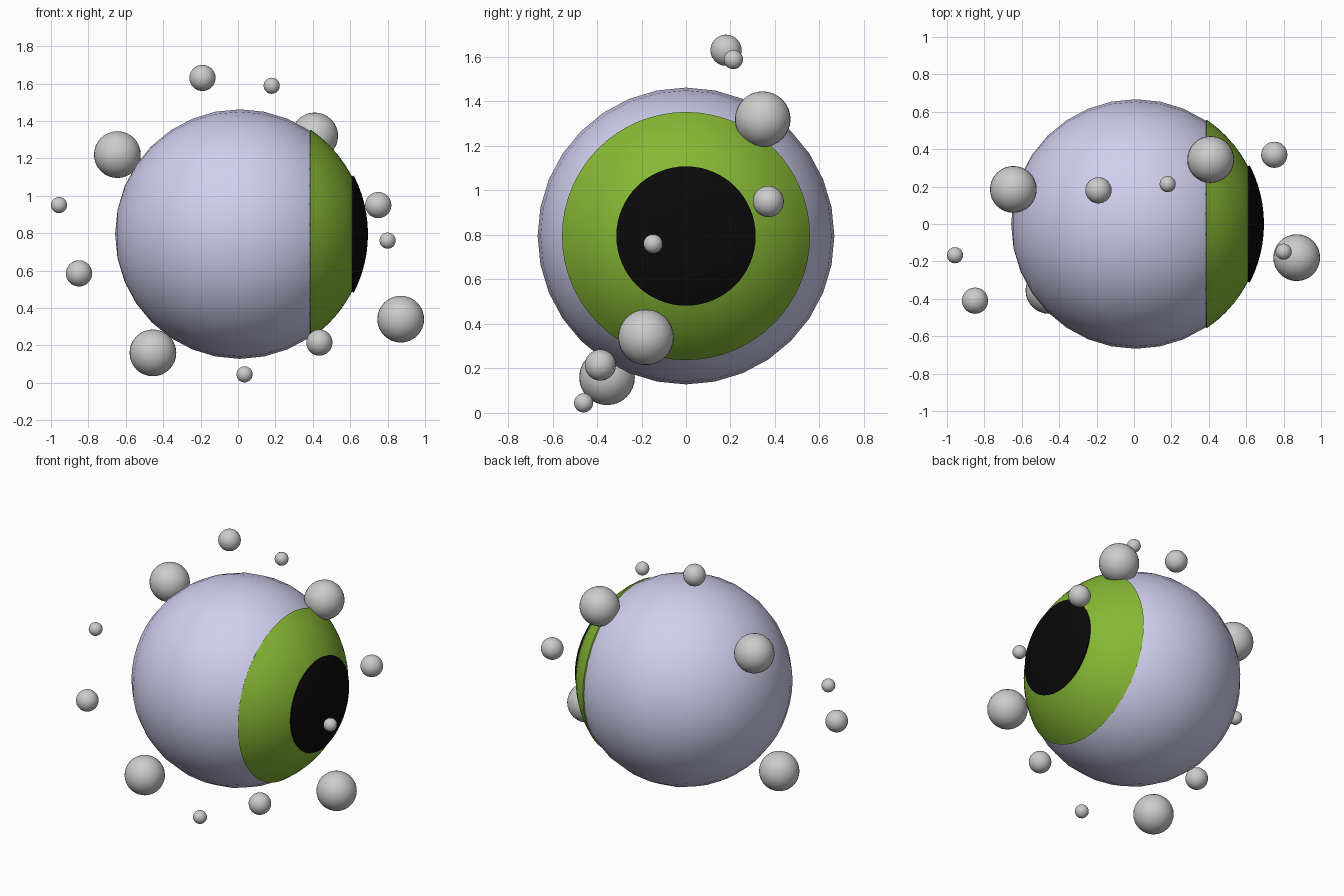
import bpy, bmesh
from math import sin, cos, pi, radians

if "Cube" in bpy.data.objects:
    bpy.data.objects.remove(bpy.data.objects["Cube"])

CENTRE = (0.01, 0, 0.795)


def material(name, rgb):
    m = bpy.data.materials.new(name)
    m.diffuse_color = (*rgb, 1)
    m.use_nodes = True
    m.node_tree.nodes["Principled BSDF"].inputs["Base Color"].default_value = m.diffuse_color
    return m


def lathe_x(name, radius, start, end, rings, segs, mat, lip=0.0):
    """Zone of a sphere around the x axis, between two polar angles in degrees."""
    bm = bmesh.new()
    profile = []
    for i in range(rings + 1):
        a = radians(start + (end - start) * i / rings)
        profile.append((radius * cos(a), radius * sin(a)))
    if lip:  # short turned-in rim that meets the ball beneath
        k = 1 - lip / radius
        profile.append((profile[-1][0] * k, profile[-1][1] * k))
    loops = []
    for x, r in profile:
        if r < 1e-6:
            loops.append([bm.verts.new((x, 0, 0))] * segs)
        else:
            loops.append([bm.verts.new((x, r * cos(2 * pi * j / segs), r * sin(2 * pi * j / segs)))
                          for j in range(segs)])
    for a, b in zip(loops, loops[1:]):
        for j in range(segs):
            n = (j + 1) % segs
            bm.faces.new(list(dict.fromkeys((a[j], b[j], b[n], a[n]))))
    bmesh.ops.recalc_face_normals(bm, faces=bm.faces)
    # make sure the faces point away from the centre
    f = max(bm.faces, key=lambda f: f.calc_center_median().length)
    if f.normal.dot(f.calc_center_median()) < 0:
        bmesh.ops.reverse_faces(bm, faces=bm.faces)
    me = bpy.data.meshes.new(name)
    bm.to_mesh(me)
    bm.free()
    ob = bpy.data.objects.new(name, me)
    bpy.context.collection.objects.link(ob)
    ob.location = CENTRE
    me.materials.append(mat)
    smooth(ob)
    return ob


def smooth(ob):
    bpy.ops.object.select_all(action='DESELECT')
    ob.select_set(True)
    bpy.context.view_layer.objects.active = ob
    bpy.ops.object.shade_smooth_by_angle(angle=radians(40))


# Eyeball, iris and pupil as slightly raised layers
lathe_x("eyeball", 0.667, 0, 180, 16, 32, material("lavender", (0.64, 0.63, 0.87)))
lathe_x("iris", 0.674, 0, 55.8, 10, 64, material("green", (0.24, 0.48, 0.035)), lip=0.012)
lathe_x("pupil", 0.685, 0, 27.2, 6, 64, material("black", (0.003, 0.003, 0.003)), lip=0.016)

# Floating balls in three sizes: large, medium, small
BALLS = {
    0.125: [(-0.645, 0.185, 1.22), (0.41, 0.345, 1.32), (0.87, -0.18, 0.34), (-0.455, -0.355, 0.16)],
    0.07: [(-0.85, -0.41, 0.585), (-0.19, 0.18, 1.63), (0.75, 0.37, 0.95), (0.435, -0.385, 0.215)],
    0.043: [(-0.957, -0.167, 0.95), (0.18, 0.213, 1.588), (0.80, -0.148, 0.76), (0.035, -0.46, 0.045)],
}
for radius, spots in BALLS.items():
    for spot in spots:
        bpy.ops.mesh.primitive_uv_sphere_add(segments=32, ring_count=16, radius=radius, location=spot)
        ball = bpy.context.object
        ball.name = "floating_ball"
        smooth(ball)
